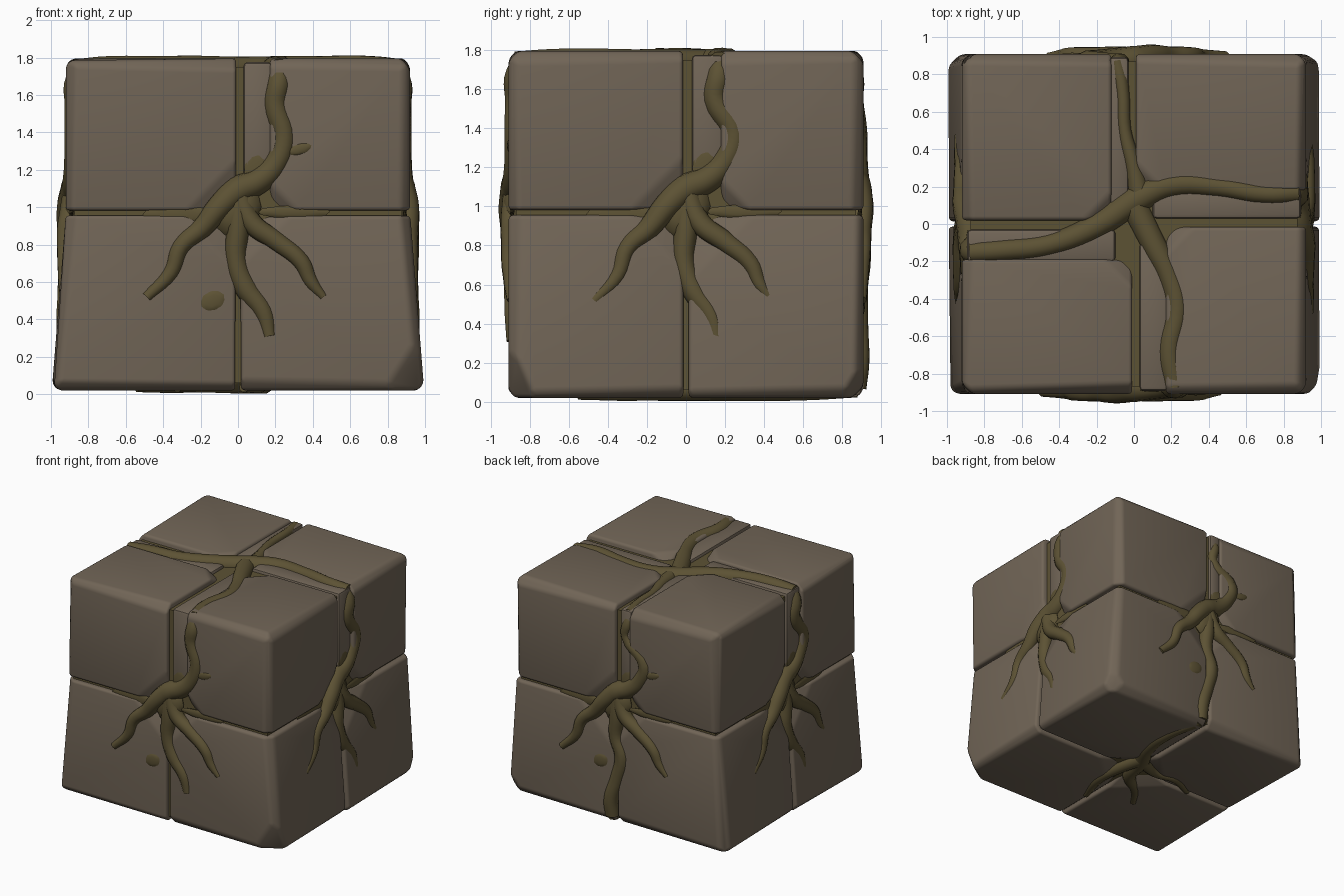
import bpy, bmesh, math, random
from mathutils import Vector, Matrix

if "Cube" in bpy.data.objects:
    bpy.data.objects.remove(bpy.data.objects["Cube"])

random.seed(4)


def material(name, rgb):
    m = bpy.data.materials.new(name)
    m.diffuse_color = (*rgb, 1)
    m.use_nodes = True
    m.node_tree.nodes["Principled BSDF"].inputs["Base Color"].default_value = m.diffuse_color
    return m


STONE = material("brown stone", (0.165, 0.130, 0.094))
ROOT = material("olive root", (0.108, 0.084, 0.034))


def flare(co):
    """The lower half widens sideways toward the ground."""
    co.x *= 1 + 0.082 * max(0, 0.97 - co.z) / 0.95


def finish(name, bm, mat, angle=35):
    for v in bm.verts:
        flare(v.co)
    bmesh.ops.recalc_face_normals(bm, faces=bm.faces[:])
    me = bpy.data.meshes.new(name)
    bm.to_mesh(me)
    bm.free()
    me.materials.append(mat)
    me.shade_smooth()
    me.set_sharp_from_angle(angle=math.radians(angle))
    ob = bpy.data.objects.new(name, me)
    bpy.context.collection.objects.link(ob)
    return ob


def box(lo, hi):
    bm = bmesh.new()
    bmesh.ops.create_cube(bm, size=1)
    for v in bm.verts:
        v.co = Vector([lo[i] if v.co[i] < 0 else hi[i] for i in range(3)])
    return bm


def chop(bm, corner, sign, d):
    """Cut a corner off at distances d along the three axes."""
    n = Vector([sign[i] / d[i] for i in range(3)])
    p = Vector(corner)
    p.x -= sign[0] * d[0]
    cut = bmesh.ops.bisect_plane(bm, geom=bm.verts[:] + bm.edges[:] + bm.faces[:],
                                 plane_co=p, plane_no=n, clear_outer=True)
    edges = [e for e in cut["geom_cut"] if isinstance(e, bmesh.types.BMEdge)]
    if len(edges) > 2:
        bmesh.ops.holes_fill(bm, edges=edges, sides=0)


def bevel(bm, w, seg=3):
    bmesh.ops.bevel(bm, geom=bm.edges[:], offset=w, segments=seg, profile=0.5,
                    affect='EDGES', clamp_overlap=True)


# Eight stone blocks; the upper four form a pinwheel that leaves root channels
upper_inner = {(1, -1): (0.17, 0.015), (1, 1): (0.01, 0.18),
               (-1, 1): (0.12, 0.02), (-1, -1): (0.01, 0.19)}
for (sx, sy), (ix, iy) in upper_inner.items():
    for sz in (-1, 1):
        if sz < 0:
            ix2, iy2, zin, zout = 0.014, 0.014, 0.955, 0.02
        else:
            ix2, iy2, zin, zout = ix, iy, 0.982, 1.795
        inner = (sx * ix2, sy * iy2, zin)
        outer = (sx * 0.92, sy * 0.908, zout)
        s = (sx, sy, sz)
        bm = box([min(a, b) for a, b in zip(inner, outer)],
                 [max(a, b) for a, b in zip(inner, outer)])
        # hollows where the inner corners meet the middle of each side
        for ax in range(3):
            corner = [outer[i] if i == ax else inner[i] for i in range(3)]
            sign = [s[i] if i == ax else -s[i] for i in range(3)]
            big = sz > 0 and ax == (1 if sx == sy else 0)
            r = 0.27 if big else random.uniform(0.26, 0.34) if sz < 0 else 0.15
            d = [0.08 if i == ax else r for i in range(3)]
            chop(bm, corner, sign, d)
        # worn outer edges, slightly tilted
        for ax in range(3):
            sign = list(s)
            sign[ax] *= random.choice((-1, 1))
            corner = [outer[i] if sign[i] == s[i] else inner[i] for i in range(3)]
            d = [random.uniform(0.045, 0.065) for _ in range(3)]
            d[ax] = random.uniform(2, 4)
            chop(bm, corner, sign, d)
        # broken ground corners on the right
        if sz < 0 and sx > 0:
            chop(bm, outer, s, (0.2, 0.14, 0.3) if sy < 0 else (0.16, 0.12, 0.2))
        bmesh.ops.remove_doubles(bm, verts=bm.verts[:], dist=0.02)
        bevel(bm, 0.022)
        finish(f"{'upper' if sz > 0 else 'lower'}_stone_block", bm, STONE, 50)

# Mossy filling seen in the joints, with its corners cut back inside the stone
for name, z0, z1, sz in (("lower", 0.06, 0.97, -1), ("upper", 0.97, 1.75, 1)):
    bm = box((-0.875, -0.87, z0), (0.875, 0.87, z1))
    for sx in (-1, 1):
        for sy in (-1, 1):
            chop(bm, (sx * 0.875, sy * 0.87, z0 if sz < 0 else z1), (sx, sy, sz), (0.5, 0.5, 0.5))
    finish(name + "_joint_moss", bm, ROOT)

# Recessed stone ledges beside the root channels
for k, w in enumerate((0.18, 0.19, 0.13, 0.2)):
    bm = box((0.03, -0.892, 1.1), (w, -0.1, 1.775))
    bevel(bm, 0.02, 2)
    bm.transform(Matrix.Rotation(k * math.pi / 2, 4, 'Z'))
    finish("channel_ledge", bm, STONE)


def root(name, points, rot=0):
    """Smooth tube through (x, y, z, radius) points, turned about z."""
    cu = bpy.data.curves.new(name, 'CURVE')
    cu.dimensions = '3D'
    cu.bevel_depth = 1
    cu.bevel_resolution = 3
    cu.use_fill_caps = True
    cu.resolution_u = 5
    sp = cu.splines.new('BEZIER')
    sp.bezier_points.add(len(points) - 1)
    for bp, (x, y, z, r) in zip(sp.bezier_points, points):
        bp.co = (x, y, z)
        bp.radius = r
        bp.handle_left_type = bp.handle_right_type = 'AUTO'
    tmp = bpy.data.objects.new(name, cu)
    bpy.context.collection.objects.link(tmp)
    dg = bpy.context.evaluated_depsgraph_get()
    me = bpy.data.meshes.new_from_object(tmp.evaluated_get(dg))
    bm = bmesh.new()
    bm.from_mesh(me)
    bpy.data.objects.remove(tmp)
    bpy.data.meshes.remove(me)
    bm.transform(Matrix.Rotation(rot, 4, 'Z'))
    finish(name, bm, ROOT, 60)


def side(points):
    """(across, height, depth, radius) on a side to x, y, z, radius."""
    return [(u, -d, z, r) for u, z, d, r in points]


def patch(name, u, z, d, ru, rz, rot, tilt=0, thick=0.012):
    """Thin moss patch lying on a side."""
    bm = bmesh.new()
    bmesh.ops.create_icosphere(bm, subdivisions=2, radius=1)
    bm.transform(Matrix.Translation((u, -d, z)) @ Matrix.Rotation(tilt, 4, 'Y')
                 @ Matrix.Diagonal((ru, thick, rz, 1)))
    bm.transform(Matrix.Rotation(rot, 4, 'Z'))
    finish(name, bm, ROOT)


# Roots down the four sides
for k, top in enumerate((0.22, 0.17, 0.09, 0.15)):
    a = k * math.pi / 2
    t = 0.042 if k == 2 else 0.063
    kd = 0.905 if k % 2 else 0.895
    root("side_root_trunk", side([
        (top, 1.745, 0.8, t), (top, 1.68, 0.862, t), (top - 0.02, 1.55, 0.865, t),
        (0.245, 1.37, 0.865, 0.064), (0.2, 1.23, 0.865, 0.066), (0.11, 1.14, 0.87, 0.07),
        (0.0, 1.09, 0.875, 0.078), (-0.1, 1.0, kd, 0.066), (-0.19, 0.89, kd, 0.056),
        (-0.3, 0.79, 0.90, 0.047), (-0.35, 0.65, 0.895, 0.042), (-0.47, 0.52, 0.895, 0.03)]), a)
    root("side_root_right_branch", side([
        (0.0, 1.1, 0.875, 0.06), (0.07, 0.92, kd, 0.056), (0.2, 0.82, kd, 0.053),
        (0.33, 0.71, 0.9, 0.046), (0.38, 0.6, 0.895, 0.038), (0.44, 0.52, 0.895, 0.022)]), a)
    middle = [(0.0, 1.1, 0.875, 0.06), (0.0, 0.9, 0.885, 0.06), (-0.01, 0.72, 0.88, 0.055),
              (0.04, 0.57, 0.875, 0.06)]
    if k == 2:  # the back root runs on to the ground
        middle += [(0.0, 0.38, 0.88, 0.055), (-0.05, 0.2, 0.885, 0.055),
                   (-0.05, 0.07, 0.87, 0.055)]
    else:
        middle += [(0.13, 0.44, 0.88, 0.05), (0.16, 0.31, 0.885, 0.035)]
    root("side_root_middle_branch", side(middle), a)
    patch("moss_patch", -0.13, 0.5, 0.904, 0.07, 0.055, a, -0.5)
    patch("moss_patch", 0.33, 1.31, 0.904, 0.07, 0.03, a, -0.3)
    patch("joint_moss_patch", -0.32, 0.96, 0.89, 0.2, 0.05, a)
    patch("joint_moss_patch", 0.3, 0.975, 0.89, 0.2, 0.035, a)
    patch("joint_moss_patch", 0.1, 1.2, 0.885, 0.07, 0.1, a)
    patch("root_knot", 0.0, 0.98, 0.88, 0.12, 0.15, a, 0.4, 0.06)

# Roots spreading over the top
root("top_root_across", [
    (-0.875, -0.15, 1.735, 0.058), (-0.7, -0.14, 1.752, 0.058), (-0.45, -0.11, 1.752, 0.058),
    (-0.2, -0.01, 1.745, 0.068), (0.03, 0.14, 1.73, 0.08), (0.2, 0.21, 1.742, 0.068),
    (0.45, 0.2, 1.755, 0.055), (0.7, 0.16, 1.76, 0.05), (0.875, 0.17, 1.735, 0.058)])
root("top_root_front", [
    (0.0, 0.1, 1.73, 0.075), (0.1, -0.1, 1.74, 0.068), (0.19, -0.28, 1.745, 0.062),
    (0.23, -0.45, 1.75, 0.06), (0.19, -0.68, 1.75, 0.058), (0.22, -0.87, 1.735, 0.06)])
root("top_root_back", [
    (0.03, 0.15, 1.74, 0.06), (0.0, 0.3, 1.75, 0.045), (-0.05, 0.5, 1.755, 0.035),
    (-0.06, 0.7, 1.755, 0.035), (-0.09, 0.87, 1.735, 0.045)])

# Roots underneath, fed by the back root
root("bottom_root_trunk", [
    (0.05, 0.87, 0.075, 0.055), (0.12, 0.6, 0.06, 0.055), (0.1, 0.3, 0.06, 0.058),
    (0.0, 0.08, 0.064, 0.064), (-0.05, -0.12, 0.055, 0.052), (-0.2, -0.25, 0.05, 0.042),
    (-0.3, -0.4, 0.035, 0.025)])
root("bottom_root_front_branch", [
    (0.03, 0.12, 0.06, 0.055), (0.08, -0.1, 0.055, 0.05), (0.1, -0.3, 0.045, 0.042),
    (0.03, -0.55, 0.035, 0.025)])
root("bottom_root_left_branch", [
    (0.0, 0.1, 0.06, 0.055), (-0.17, 0.05, 0.055, 0.048), (-0.32, 0.08, 0.045, 0.04),
    (-0.5, 0.0, 0.035, 0.025)])
